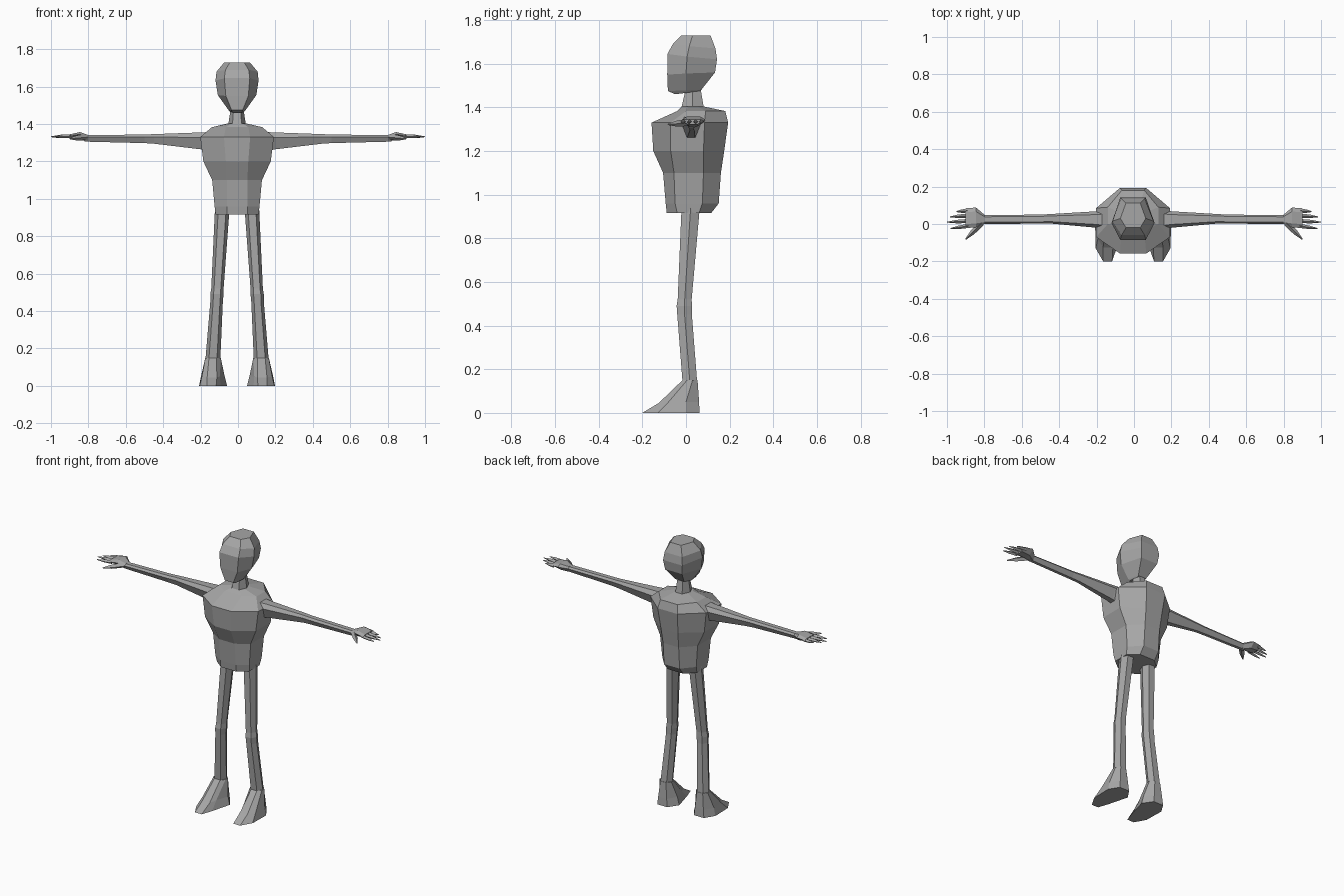
import bpy, bmesh, math
from mathutils import Vector

grey = bpy.data.materials.new("plain grey")
grey.diffuse_color = (0.38, 0.38, 0.38, 1)
OFF = -0.005  # body sits slightly left of the hand span centre


def loft(name, rings):
    """Skin a list of equal-length point rings and cap both ends."""
    bm = bmesh.new()
    vs = [[bm.verts.new(p) for p in r] for r in rings]
    n = len(rings[0])
    for a, b in zip(vs, vs[1:]):
        for i in range(n):
            j = (i + 1) % n
            bm.faces.new((a[i], a[j], b[j], b[i]))
    bm.faces.new(vs[0])
    bm.faces.new(vs[-1])
    bmesh.ops.recalc_face_normals(bm, faces=bm.faces)
    me = bpy.data.meshes.new(name)
    bm.to_mesh(me)
    bm.free()
    me.materials.append(grey)
    ob = bpy.data.objects.new(name, me)
    bpy.context.collection.objects.link(ob)
    return ob


def octagon(z, w, yf, yb, fx, ys0, ys1, zb=None):
    """Eight-sided ring: front edge, two side edges, back edge."""
    zb = z if zb is None else zb
    pts = [(-fx, yf, z), (fx, yf, z), (w, ys0, z), (w, ys1, zb),
           (fx, yb, zb), (-fx, yb, zb), (-w, ys1, zb), (-w, ys0, z)]
    return [(x + OFF, y, h) for x, y, h in pts]


def hexagon(zf, zb, w, yf, yb, fx, ym):
    """Six-sided ring with flat front and back and pointed sides."""
    zm = (zf + zb) / 2
    pts = [(-fx, yf, zf), (fx, yf, zf), (w, ym, zm),
           (fx, yb, zb), (-fx, yb, zb), (-w, ym, zm)]
    return [(x + OFF, y, h) for x, y, h in pts]


# Torso with sloping shoulders
loft("torso", [
    octagon(0.915, 0.115, -0.088, 0.115, 0.055, -0.04, 0.06),
    octagon(0.96, 0.12, -0.093, 0.15, 0.055, -0.05, 0.075),
    octagon(1.10, 0.133, -0.105, 0.16, 0.055, -0.055, 0.08),
    octagon(1.20, 0.18, -0.15, 0.175, 0.06, -0.07, 0.08),
    octagon(1.33, 0.197, -0.158, 0.193, 0.07, -0.07, 0.085),
    octagon(1.383, 0.135, -0.04, 0.18, 0.06, 0.0, 0.09),
    octagon(1.403, 0.05, -0.02, 0.085, 0.03, 0.01, 0.055)])

# Neck
loft("neck", [
    hexagon(1.39, 1.39, 0.048, -0.023, 0.083, 0.025, 0.03),
    hexagon(1.49, 1.49, 0.033, 0.0, 0.066, 0.018, 0.03)])

# Head
loft("head", [
    hexagon(1.46, 1.475, 0.04, -0.05, 0.062, 0.025, 0.01),
    hexagon(1.475, 1.48, 0.048, -0.083, 0.07, 0.03, 0.0),
    hexagon(1.55, 1.56, 0.103, -0.086, 0.133, 0.06, 0.0),
    hexagon(1.645, 1.62, 0.115, -0.085, 0.142, 0.068, 0.005),
    hexagon(1.69, 1.67, 0.11, -0.06, 0.135, 0.062, 0.015),
    hexagon(1.73, 1.73, 0.068, -0.02, 0.112, 0.038, 0.03)])


def arm_ring(s, x, y0, y1, z0, z1):
    """Six-sided section across the arm, narrow at the bottom."""
    m, h, d = (y0 + y1) / 2, z1 - z0, y1 - y0
    pts = [(m - d * .3, z1), (m + d * .3, z1), (y1, z0 + h * .7),
           (m + d * .2, z0), (m - d * .2, z0), (y0, z0 + h * .7)]
    return [(s * x, y, z) for y, z in pts]


def spike(name, s, a, b, r):
    """Finger: a four-sided bar that bends and tapers to its tip."""
    a, b = Vector(a), Vector(b)
    d = (b - a).normalized()
    side = Vector((-d.y, d.x, 0))
    rings = []
    for t, k in ((0, 1), (0.55, 0.85), (1, 0.2)):
        c = a.lerp(b, t)
        q = [c + side * r * k, c + Vector((0, 0, r * k)),
             c - side * r * k, c - Vector((0, 0, r * k))]
        rings.append([(s * p.x, p.y, p.z) for p in q])
    loft(name, rings)


for s, side in ((-1, "left"), (1, "right")):
    # Arm
    loft(side + "_arm", [
        arm_ring(s, 0.15, -0.03, 0.075, 1.255, 1.357),
        arm_ring(s, 0.20, -0.02, 0.068, 1.265, 1.355),
        arm_ring(s, 0.45, 0.003, 0.053, 1.295, 1.346),
        arm_ring(s, 0.50, 0.002, 0.050, 1.298, 1.344),
        arm_ring(s, 0.82, 0.0, 0.048, 1.306, 1.340)])

    # Palm
    loft(side + "_palm", [
        arm_ring(s, 0.80, 0.0, 0.05, 1.306, 1.341),
        arm_ring(s, 0.845, -0.018, 0.088, 1.315, 1.357),
        arm_ring(s, 0.90, -0.022, 0.084, 1.322, 1.345)])

    # Fingers and thumb
    for i, (y0, tx, ty) in enumerate(((0.072, .95, .066), (0.045, .985, .038),
                                      (0.016, 1.0, .010), (-0.010, .98, -.024))):
        spike(f"{side}_finger_{i + 1}", s, (0.885, y0, 1.335), (tx, ty, 1.332), 0.011)
    spike(side + "_thumb", s, (0.815, 0.005, 1.330), (0.90, -0.082, 1.322), 0.016)

    # Leg: (z, inner x, outer x, front y, back y)
    rings = []
    for z, x0, x1, y0, y1 in ((0.95, .040, .118, -.02, .064), (0.52, .072, .138, -.038, .026),
                              (0.49, .072, .143, -.043, .027), (0.45, .076, .143, -.040, .027),
                              (0.13, .090, .170, -.015, .052)):
        m, f, c = (x0 + x1) / 2, (x1 - x0) * .27, (y0 + y1) / 2
        rings.append([(s * x + OFF, y, z) for x, y in (
            (m - f, y0), (m + f, y0), (x1, c), (m + f, y1), (m - f, y1), (x0, c))])
    loft(side + "_leg", rings)

    # Foot: sole, instep and ankle rings
    sole = [(.112, -.2, 0), (.160, -.2, 0), (.200, -.13, 0), (.203, .0, 0),
            (.165, .062, 0), (.095, .062, 0), (.053, .0, 0), (.088, -.13, 0)]
    instep = [(.108, -.125, .045), (.160, -.125, .045), (.188, -.08, .05), (.193, .0, .05),
              (.160, .06, .05), (.100, .06, .05), (.066, .0, .05), (.092, -.08, .05)]
    ankle = [(.110, -.016, .15), (.150, -.016, .15), (.170, .005, .15), (.170, .03, .15),
             (.150, .053, .15), (.110, .053, .15), (.087, .03, .15), (.087, .005, .15)]
    loft(side + "_foot", [[(s * x + OFF, y, z) for x, y, z in r]
                          for r in (sole, instep, ankle)])
